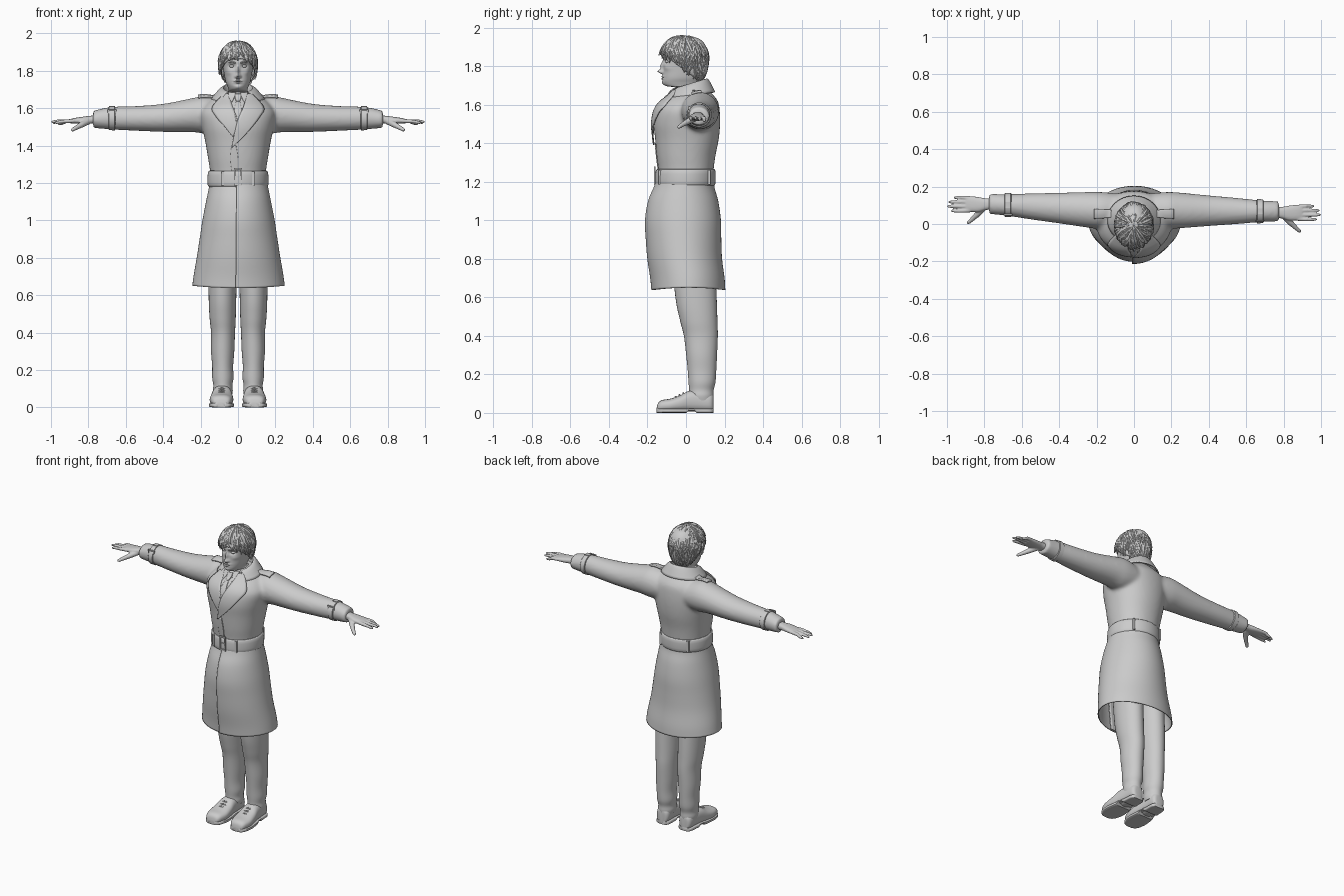
import bpy, bmesh, math, random
from math import sin, cos, pi, exp
from mathutils import Vector as V
from mathutils.bvhtree import BVHTree

if "Cube" in bpy.data.objects:
    bpy.data.objects.remove(bpy.data.objects["Cube"])
random.seed(4)

# ---------- helpers ----------
def dense(rows, k=5):
    """Catmull-Rom resampling of a list of number rows."""
    out, n = [], len(rows)
    for i in range(n - 1):
        p0, p1, p2, p3 = (rows[max(0, min(n - 1, i + d))] for d in (-1, 0, 1, 2))
        for j in range(k):
            t = j / k
            out.append([b + .5*t*(c - a + t*(2*a - 5*b + 4*c - d + t*(3*(b - c) + d - a)))
                        for a, b, c, d in zip(p0, p1, p2, p3)])
    return out + [list(rows[-1])]

def ring(c, u, v, ru, rv, n=40, p=2.0):
    """Superellipse cross-section in the plane of u and v."""
    f = lambda s: math.copysign(abs(s) ** (2 / p), s)
    return [V(c) + V(u)*ru*f(cos(2*pi*i/n)) + V(v)*rv*f(sin(2*pi*i/n)) for i in range(n)]

def loft(rings, closed=True, caps=True):
    n, verts, faces = len(rings[0]), [p for r in rings for p in r], []
    for j in range(len(rings) - 1):
        for i in range(n if closed else n - 1):
            k = (i + 1) % n
            faces.append((j*n + i, j*n + k, j*n + n + k, j*n + n + i))
    if caps:
        faces += [tuple(range(n)), tuple(range(len(verts) - n, len(verts)))]
    return verts, faces

def tube(pts, radii, n=10, flat=1.0):
    pts, rings = [V(p) for p in pts], []
    for i, p in enumerate(pts):
        d = pts[min(i + 1, len(pts) - 1)] - pts[max(i - 1, 0)]
        q = d.to_track_quat('Z', 'Y')
        rings.append(ring(p, q @ V((1, 0, 0)), q @ V((0, 1, 0)), radii[i], radii[i]*flat, n))
    return loft(rings)

def box(c, s):
    return loft([[V((c[0] + a*s[0]/2, c[1] + b*s[1]/2, c[2] + h*s[2]/2))
                  for a, b in ((-1, -1), (1, -1), (1, 1), (-1, 1))] for h in (-1, 1)])

def frame(c, w, h, t):
    x, y, z = c
    return [box((x + s*w/2, y, z), (t, t, h + t)) for s in (-1, 1)] + \
           [box((x, y, z + s*h/2), (w, t, t)) for s in (-1, 1)]

def make(name, parts, solid=0, voxel=0, smooth=0):
    verts, faces = [], []
    for v, f in parts:
        faces += [tuple(i + len(verts) for i in q) for q in f]
        verts += v
    me = bpy.data.meshes.new(name)
    me.from_pydata(verts, [], faces)
    bm = bmesh.new(); bm.from_mesh(me)
    bmesh.ops.recalc_face_normals(bm, faces=bm.faces)
    bm.to_mesh(me); bm.free()
    ob = bpy.data.objects.new(name, me)
    bpy.context.collection.objects.link(ob)
    if solid:
        m = ob.modifiers.new("thickness", 'SOLIDIFY'); m.thickness = solid; m.offset = 0
    if voxel:
        m = ob.modifiers.new("blend", 'REMESH'); m.mode = 'VOXEL'
        m.voxel_size = voxel; m.use_smooth_shade = True
    if smooth:
        m = ob.modifiers.new("relax", 'SMOOTH'); m.factor = .5; m.iterations = smooth
    return ob

X, Y, Z = (1, 0, 0), (0, 1, 0), (0, 0, 1)
def zloft(rows, k=5, n=48, p=2.0, x=0, caps=True):
    return loft([ring((x, r[1], r[0]), X, Y, r[2], r[3], n, p) for r in dense(rows, k)], caps=caps)

def arm_y(s, x):   # one arm is held slightly further back
    return .075 - .01*x + (.042*max(0, (x - .2)/.6) if s < 0 else 0)

# ---------- coat top with sleeves ----------
torso = zloft([(1.19, -.005, .15, .14), (1.25, 0, .148, .142), (1.33, 0, .16, .152), (1.42, .005, .175, .165),
               (1.5, .005, .192, .172), (1.57, .01, .202, .165), (1.615, .02, .178, .147),
               (1.65, .03, .14, .112), (1.69, .025, .085, .08)], p=2.15)
sleeve = dense([(.1, 1.56, .09, .09), (.18, 1.565, .098, .1), (.25, 1.562, .095, .09), (.4, 1.548, .082, .075),
                (.55, 1.545, .07, .066), (.68, 1.546, .058, .06), (.775, 1.54, .054, .046)])
coat = make("coat_top", [torso] + [loft([ring((s*x, arm_y(s, x), z), Y, Z, ry, rz, 32)
            for x, z, ry, rz in sleeve]) for s in (-1, 1)], voxel=.011, smooth=5)

# ---------- coat skirt, wrapped so the front edges overlap ----------
skirt = []
for z, y, rx, ry in dense([(1.22, 0, .148, .142), (1.17, -.007, .156, .152), (1.1, -.012, .17, .176),
                           (1., -.013, .189, .191), (.9, -.01, .204, .19), (.8, -.004, .219, .188),
                           (.7, .01, .236, .187), (.638, .015, .244, .186)], 4):
    row = []
    for i in range(81):
        t = i/80
        a, o = -pi/2 - .05 + t*(2*pi + .25), .006 - .012*t
        row.append(V(((rx + o)*cos(a), y + (ry + o)*sin(a), z + .012*cos(a)**2*(1.22 - z)/.58)))
    skirt.append(row)
make("coat_skirt", [loft(skirt, closed=False, caps=False)], solid=.006)

# ---------- belt, buckle and loops ----------
make("belt", [zloft([(1.183, -.004, .153, .147), (1.19, -.004, .158, .152), (1.222, -.003, .159, .153),
                     (1.254, -.002, .157, .151), (1.262, -.002, .151, .146)], 2, 64, caps=False)], solid=.008)
make("belt_buckle", frame((0, -.162, 1.233), .036, .085, .009) + [box((.006, -.163, 1.233), (.03, .006, .008))])
make("belt_loops", [box((x, y, 1.224), (.014, .014, .075)) for x, y in
                    ((.082, -.137), (-.082, -.137), (.1, .12), (-.1, .12))])

# ---------- panels laid on the coat surface ----------
bpy.context.view_layer.update()
tree = BVHTree.FromObject(coat, bpy.context.evaluated_depsgraph_get())

def panel(name, left, right, off, down=False, thick=.007):
    rows = []
    for l, r in zip(dense(left, 5), dense(right, 5)):
        row = []
        for i in range(9):
            a, b = (l[k] + (r[k] - l[k])*i/8 for k in (0, 1))
            o, d = (V((a, b, 3)), V((0, 0, -1))) if down else (V((a, -1, b)), V((0, 1, 0)))
            hit = tree.ray_cast(o, d)[0] or (V((a, b, 1.66)) if down else V((a, -.06, b)))
            row.append(hit - d*off)
        rows.append(row)
    return make(name, [loft(rows, closed=False, caps=False)], solid=thick)

panel("shirt_front", [(-.05, 1.68), (-.032, 1.61), (-.008, 1.53)], [(.05, 1.68), (.032, 1.61), (.008, 1.53)], .003)
panel("tie_knot", [(-.017, 1.675), (-.016, 1.655), (-.009, 1.635)], [(.017, 1.675), (.016, 1.655), (.009, 1.635)], .013)
panel("tie_blade", [(-.009, 1.64), (-.018, 1.59), (-.012, 1.53)], [(.009, 1.64), (.018, 1.59), (.012, 1.53)], .008)
for s, nm in ((-1, "right"), (1, "left")):
    panel("shirt_collar_" + nm, [(s*.012, 1.682), (s*.018, 1.66), (s*.03, 1.635)],
          [(s*.05, 1.685), (s*.05, 1.66), (s*.036, 1.632)], .01, thick=.005)
    panel("epaulette_" + nm, [(s*.12, .035), (s*.16, .033), (s*.212, .03)],
          [(s*.12, .075), (s*.16, .077), (s*.212, .08)], .006, True, .012)
panel("lapel_right", [(-.07, 1.68), (-.137, 1.605), (-.118, 1.555), (-.07, 1.5), (-.03, 1.45)],
      [(-.05, 1.675), (-.03, 1.61), (-.004, 1.545), (-.006, 1.5), (-.025, 1.45)], .008)
panel("lapel_left", [(.05, 1.675), (.03, 1.61), (0, 1.54), (-.02, 1.46), (-.034, 1.39)],
      [(.07, 1.68), (.137, 1.605), (.118, 1.555), (.05, 1.47), (-.03, 1.39)], .012)
panel("front_edge", [(-.034, 1.4), (-.04, 1.33), (-.032, 1.26)], [(-.01, 1.4), (.0, 1.33), (.0, 1.26)], .002, thick=.005)

# coat collar: stand, fold and fall, running round the back of the neck
collar = []
for i in range(41):
    a = pi/2 + (i/20 - 1)*2.45
    c, s = cos(a), sin(a)
    prof = dense([(.07, .075, 1.65, .01), (.078, .083, 1.70, .025), (.086, .09, 1.704, .026),
                  (.105, .103, 1.69, .02), (.14, .126, 1.648, .016)], 3)
    collar.append([V((rx*c, .022 + ry*s, z + k*s)) for rx, ry, z, k in prof])
make("coat_collar", [loft(collar, closed=False, caps=False)], solid=.008)

# ---------- cuffs straps and hands ----------
for s, nm in ((-1, "right"), (1, "left")):
    y0 = arm_y(s, .675)
    make("cuff_strap_" + nm, [loft([ring((s*x, y0, 1.546), Y, Z, .058 + o, .058 + o, 32) for x, o in
         ((.657, 0), (.66, .005), (.688, .004), (.691, 0))], caps=False)], solid=.004)
    make("cuff_buckle_" + nm, frame((s*.674, y0 - .052, 1.573), .04, .035, .007) +
         [box((s*.674, y0, 1.607), (.03, .03, .01))])
    P = lambda x, dy, z: (s*x, arm_y(s, .85) + dy - .008, z)
    palm = loft([ring(P(x, dy, z), Y, Z, ry, rz, 20, 2.4) for x, dy, z, ry, rz in dense(
        [(.74, .004, 1.54, .03, .024), (.79, .002, 1.538, .031, .021), (.83, .0, 1.535, .04, .019),
         (.875, .003, 1.532, .042, .015), (.9, .004, 1.53, .038, .011)], 4)])
    fingers = [tube([P(.875, k, 1.532), P(.92, k*1.1, 1.53), P(e - .025, k*1.1, z + .004), P(e - .006, k*1.08, z), P(e, k*1.08, z)],
                    [.011, .0105, .009, .007, .003]) for k, e, z in
               ((-.031, .98, 1.522), (-.009, 1.0, 1.526), (.013, .993, 1.522), (.034, .965, 1.515))]
    thumb = tube([P(.80, -.012, 1.53), P(.835, -.05, 1.512), P(.862, -.076, 1.497), P(.885, -.096, 1.484), P(.892, -.102, 1.48)],
                 [.018, .016, .0125, .01, .004])
    make("hand_" + nm, [palm, thumb] + fingers, voxel=.0045, smooth=3)

# ---------- trousers and shoes ----------
for s, nm in ((-1, "right"), (1, "left")):
    leg = dense([(1.1, .075, .01, .074, .11), (.85, .08, .035, .078, .112), (.6, .083, .052, .074, .107),
                 (.48, .082, .066, .07, .097), (.4, .08, .077, .064, .088), (.3, .082, .081, .062, .08),
                 (.22, .082, .083, .056, .074), (.16, .081, .083, .057, .07), (.12, .081, .08, .051, .064),
                 (.09, .081, .08, .053, .064), (.065, .081, .082, .049, .06)])
    make("trouser_leg_" + nm, [loft([ring((s*x, y, z), X, Y, rx, ry, 32) for z, x, y, rx, ry in leg])])
    shoe = dense([(-.152, .022, .02), (-.145, .04, .045), (-.125, .053, .06), (-.08, .063, .068), (-.03, .06, .085),
                  (.015, .053, .108), (.07, .047, .11), (.12, .044, .1), (.138, .034, .09), (.143, .02, .08)], 4)
    cx = lambda y: s*(.086 - .03*y)
    make("shoe_" + nm, [loft([ring((cx(y), y, h/2 + .006), X, Z, w, h/2, 28, 2.5) for y, w, h in shoe])])
    make("shoe_sole_" + nm, [loft([ring((cx(y), y, .012 + (.006 if .01 < y < .05 else 0)), X, Z, w + .004,
         .006 if .01 < y < .05 else .012, 24, 5) for y, w, h in shoe])])
    make("shoe_laces_" + nm, [tube([(cx(y) - .028, y, z - .012), (cx(y), y - .004, z), (cx(y) + .028, y, z - .012)],
         [.005]*3, 8) for y, z in ((-.05, .084), (-.03, .093), (-.01, .103))])

# ---------- head, sculpted with soft bumps ----------
bumps = [(0, 1.772, .011, .011, -.026), (0, 1.80, .009, .022, -.016), (.011, 1.768, .007, .007, -.010),
         (.033, 1.824, .017, .011, .013), (.03, 1.845, .024, .008, -.006), (0, 1.746, .022, .005, -.008),
         (0, 1.735, .018, .005, -.008), (0, 1.7405, .022, .0025, .005), (0, 1.712, .018, .011, -.006),
         (.05, 1.79, .016, .014, -.005)]
head = zloft([(1.6, .03, .058, .06), (1.66, .022, .056, .06), (1.688, .01, .053, .064), (1.697, -.017, .05, .086),
              (1.715, -.022, .056, .097), (1.74, -.018, .066, .102), (1.78, -.01, .074, .108), (1.82, -.006, .08, .112),
              (1.87, -.004, .083, .114), (1.91, -.004, .075, .104), (1.94, -.004, .05, .075), (1.95, 0, .02, .03)], 9, 120, 2.15)
for p in head[0]:
    if p.y < -.04:
        p.y += sum(a*exp(-((abs(p.x) - x)/sx)**2 - ((p.z - z)/sz)**2) for x, z, sx, sz, a in bumps)
make("head", [head])
ball = lambda c, r: loft([ring((c[0], c[1], c[2] + r[2]*cos(t)), X, Y, r[0]*sin(t), r[1]*sin(t), 20)
                          for t in [.05 + (pi - .1)*i/12 for i in range(13)]])
make("eyes", [ball((s*.032, -.095, 1.824), (.014, .014, .009)) for s in (-1, 1)])
make("ears", [ball((s*.082, .008, 1.80), (.011, .02, .032)) for s in (-1, 1)])
make("eyebrows", [tube([(s*.014, -.123, 1.842), (s*.032, -.118, 1.849), (s*.054, -.1, 1.842)],
                       [.004, .005, .002], 8) for s in (-1, 1)])

# ---------- hair: scalp cap plus tapered locks ----------
def scalp(a, f, lift=0):
    ph = f*(2.05 + .62*sin(a))
    r = sin(ph) if ph < pi/2 else max(sin(ph), .05)**.55
    return V(((.093 + lift)*r*cos(a), -.009 + (.117 + lift)*r*sin(a),
              1.85 + (.105 + lift if ph < pi/2 else .15)*cos(ph)))

make("hair_cap", [loft([[scalp(2*pi*i/48, .02 + .98*j/20) for i in range(48)] for j in range(21)], caps=False)], solid=.006)
locks = []
for i in range(130):
    a = 2*pi*i/130*3 + random.uniform(-.1, .1)
    f0, f1 = random.uniform(.05, .6), random.uniform(.9, 1.07)
    sw, w, flick = random.uniform(-.35, .35), random.uniform(.009, .014), random.uniform(0, .014)
    pts = [scalp(a + sw*t*t, f0 + (f1 - f0)*t, .002 + flick*t**4) for t in [k/8 for k in range(9)]]
    locks.append(tube(pts, [w*max(.12, sin(pi*(.12 + .85*k/8))**.7) for k in range(9)], 7, .8))
make("hair_locks", locks)

# ---------- shading ----------
bpy.ops.object.select_all(action='SELECT')
bpy.context.view_layer.objects.active = coat
bpy.ops.object.shade_smooth_by_angle(angle=math.radians(42))
